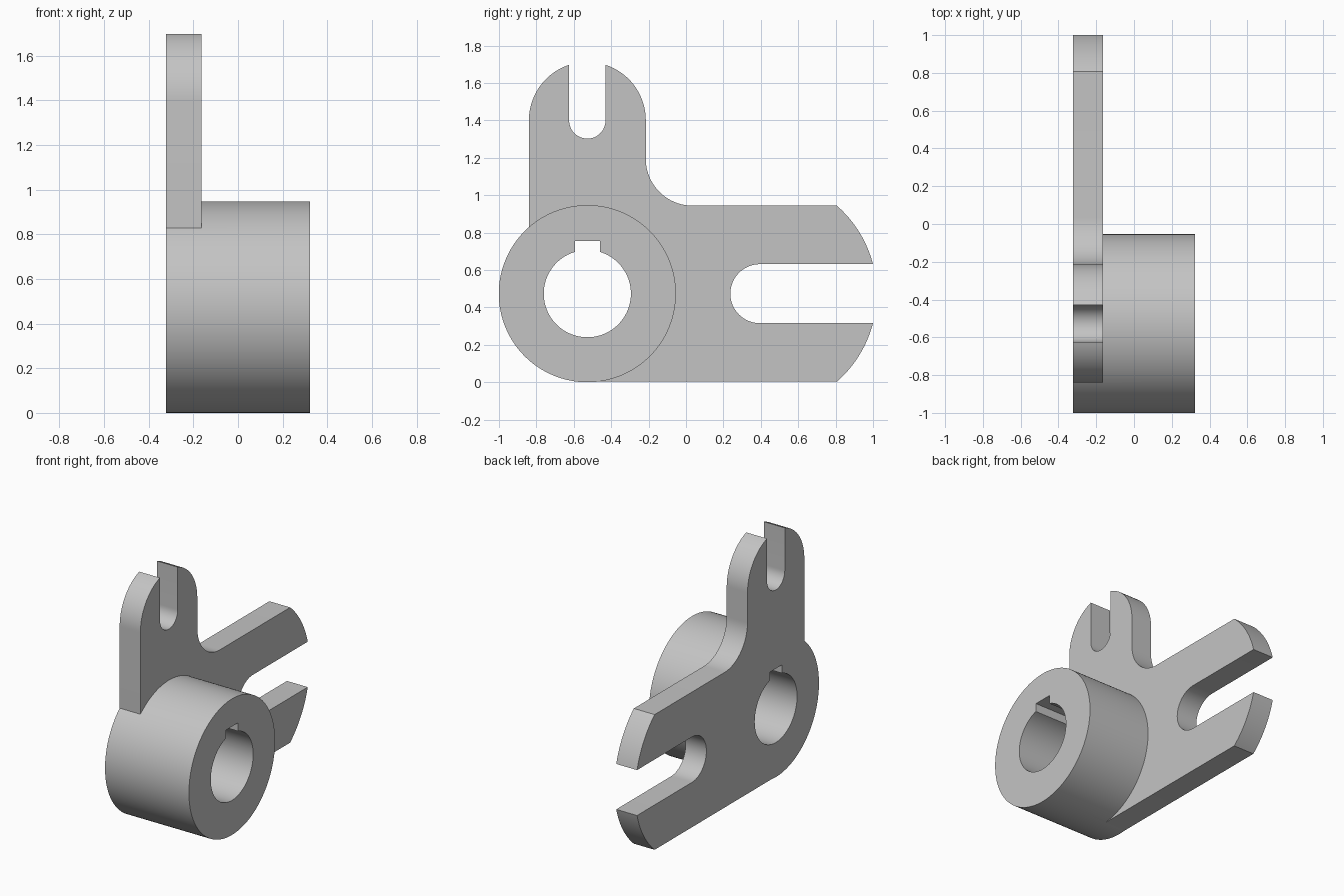
import bpy, bmesh
from math import radians, degrees, cos, sin, asin, acos
from mathutils import Vector

cube = bpy.data.objects.get("Cube")
if cube:
    bpy.data.objects.remove(cube, do_unlink=True)

grey = bpy.data.materials.new("plain grey")
grey.use_nodes = True
GREY = (0.55, 0.55, 0.55, 1)
grey.diffuse_color = GREY
grey.node_tree.nodes["Principled BSDF"].inputs["Base Color"].default_value = GREY


def arc(cy, cz, r, a0, a1, n=24):
    """Arc points in the y-z plane, angles in degrees."""
    angles = [radians(a0 + (a1 - a0) * i / n) for i in range(n + 1)]
    return [(cy + r * cos(a), cz + r * sin(a)) for a in angles]


def prism(name, outline, x0, x1):
    """Extrude a closed y-z outline along x."""
    bm = bmesh.new()
    face = bm.faces.new([bm.verts.new((x0, y, z)) for y, z in outline])
    out = bmesh.ops.extrude_face_region(bm, geom=[face])
    moved = [v for v in out["geom"] if isinstance(v, bmesh.types.BMVert)]
    bmesh.ops.translate(bm, verts=moved, vec=Vector((x1 - x0, 0, 0)))
    bmesh.ops.recalc_face_normals(bm, faces=bm.faces)
    mesh = bpy.data.meshes.new(name)
    bm.to_mesh(mesh)
    bm.free()
    mesh.materials.append(grey)
    obj = bpy.data.objects.new(name, mesh)
    bpy.context.collection.objects.link(obj)
    return obj


def combine(target, other, operation):
    """Apply a boolean and discard the second body."""
    mod = target.modifiers.new("Boolean", "BOOLEAN")
    mod.operation, mod.object, mod.solver = operation, other, "EXACT"
    bpy.context.view_layer.objects.active = target
    bpy.ops.object.modifier_apply(modifier=mod.name)
    bpy.data.objects.remove(other, do_unlink=True)


BACK, FACE, FRONT = -0.323, -0.163, 0.323   # plate back, plate face, hub end
HY, HZ, HUB_R, BORE_R = -0.5275, 0.4735, 0.4735, 0.233
LOW = 0.003                                 # lower edge of the long arm

# Forked plate: long arm, fillet, then short upright arm
AY, AR, AS = 0.395, 0.625, 0.158            # long arm end and slot
UZ, UR, US = 1.4, 0.3125, 0.0975            # upright arm end and slot
corner, mouth = degrees(asin((HZ - LOW) / AR)), degrees(asin(AS / AR))
tip = degrees(acos(US / UR))
outline = [(HY, LOW)]
outline += arc(AY, HZ, AR, -corner, -mouth)
outline += arc(AY, HZ, AS, -90, -270)
outline += arc(AY, HZ, AR, mouth, corner)
outline += arc(0.035, HZ * 2 - LOW + 0.25, 0.25, -90, -180)
outline += arc(HY, UZ, UR, 0, tip)
outline += arc(HY, UZ, US, 0, -180)
outline += arc(HY, UZ, UR, 180 - tip, 180)
outline += [(HY - UR, HZ)]
body = prism("forked_lever_with_hub", outline, BACK, FACE)

# Hub barrel
hub = prism("hub", arc(HY, HZ, HUB_R, 0, 360, 128)[:-1], BACK, FRONT)
combine(body, hub, "UNION")

# Bore with keyway
KEY_W, KEY_TOP = 0.067, 0.755
key = degrees(acos(KEY_W / BORE_R))
bore = arc(HY, HZ, BORE_R, 180 - key, 360 + key, 96)
bore += [(HY + KEY_W, KEY_TOP), (HY - KEY_W, KEY_TOP)]
combine(body, prism("bore_cutter", bore, BACK - 0.1, FRONT + 0.1), "DIFFERENCE")

# Smooth round walls, crisp edges
bpy.ops.object.select_all(action="DESELECT")
body.select_set(True)
bpy.context.view_layer.objects.active = body
bpy.ops.object.shade_smooth_by_angle(angle=radians(25))
